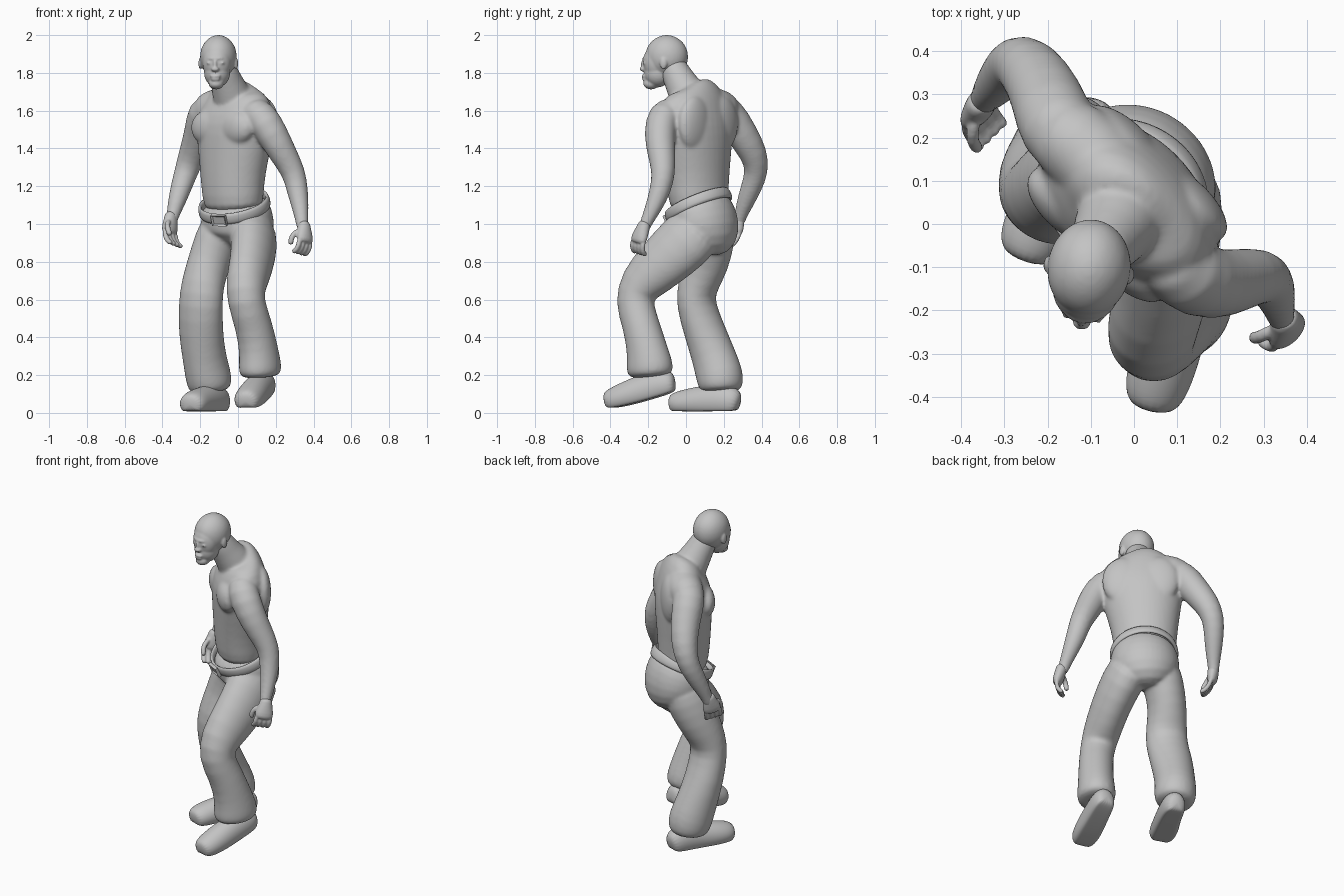
import bpy, bmesh, math
from mathutils import Matrix, Vector

cube = bpy.data.objects.get("Cube")
if cube:
    bpy.data.objects.remove(cube)

GREY = bpy.data.materials.new("plain_grey")
GREY.use_nodes = True
GREY.diffuse_color = (0.55, 0.55, 0.55, 1)
GREY.node_tree.nodes["Principled BSDF"].inputs["Base Color"].default_value = (0.55, 0.55, 0.55, 1)


def heading(degrees):
    """Sideways unit vector of a body part turned about the vertical."""
    a = math.radians(degrees)
    return Vector((math.cos(a), math.sin(a), 0))


def loft(bm, stations, side, sides=20, flat=None):
    """Tube through (x, y, z, half width, half depth) stations."""
    centres = [Vector(s[:3]) for s in stations]
    rings = []
    for i, s in enumerate(stations):
        t = (centres[min(i + 1, len(centres) - 1)] - centres[max(i - 1, 0)]).normalized()
        u = (side - t * side.dot(t)).normalized()
        v = t.cross(u)
        ring = []
        for k in range(sides):
            a = math.tau * k / sides
            up = math.sin(a)
            if flat is not None:
                up = max(up, -flat)
            ring.append(bm.verts.new(centres[i] + u * s[3] * math.cos(a) + v * s[-1] * up))
        rings.append(ring)
    for low, high in zip(rings, rings[1:]):
        for k in range(sides):
            n = (k + 1) % sides
            bm.faces.new((low[k], low[n], high[n], high[k]))
    bm.faces.new(rings[0][::-1])
    bm.faces.new(rings[-1])


def ball(bm, centre, radii, frame=Matrix()):
    m = frame @ Matrix.Translation(centre) @ Matrix.Diagonal((*radii, 1))
    bmesh.ops.create_icosphere(bm, subdivisions=3, radius=1, matrix=m)


def finish(name, bm, voxel=None, smooth=3, levels=1):
    """Turn the bmesh into an object, fusing its pieces when voxel is set."""
    bmesh.ops.recalc_face_normals(bm, faces=bm.faces[:])
    for f in bm.faces:
        f.smooth = True
    mesh = bpy.data.meshes.new(name)
    bm.to_mesh(mesh)
    bm.free()
    mesh.materials.append(GREY)
    obj = bpy.data.objects.new(name, mesh)
    bpy.context.collection.objects.link(obj)
    if levels:
        sub = obj.modifiers.new("Round", "SUBSURF")
        sub.levels = sub.render_levels = levels
    if voxel:
        fuse = obj.modifiers.new("Fuse", "REMESH")
        fuse.mode = "VOXEL"
        fuse.voxel_size = voxel
        fuse.use_smooth_shade = True
        relax = obj.modifiers.new("Relax", "SMOOTH")
        relax.factor = 0.5
        relax.iterations = smooth
    return obj


# Torso, neck and arms
chest_side = heading(-43)
chest_front = Vector((chest_side.y, -chest_side.x, 0))
bm = bmesh.new()
loft(bm, [(-.02, .07, 1.05, .17, .135), (-.028, .065, 1.15, .18, .145),
          (-.028, .06, 1.27, .193, .152), (-.02, .055, 1.42, .225, .162),
          (-.015, .045, 1.53, .248, .163), (-.015, .055, 1.61, .24, .14),
          (-.02, .065, 1.67, .195, .115), (-.03, .06, 1.715, .13, .095),
          (-.035, .04, 1.745, .075, .07)], chest_side)
loft(bm, [(-.02, .03, 1.64, .12), (-.048, -.01, 1.72, .092),
          (-.077, -.056, 1.80, .078), (-.095, -.08, 1.87, .068)], chest_side)
# Shoulder girdle
loft(bm, [(-.2, .225, 1.585, .085), (-.14, .195, 1.61, .1), (-.06, .12, 1.63, .105),
          (.03, .01, 1.615, .1), (.1, -.08, 1.59, .095)], Vector((0, 0, 1)))
chest = Matrix((chest_side, -chest_front, (0, 0, 1))).transposed().to_4x4()
chest.translation = (-.015, .048, 1.51)
for s in (-1, 1):
    ball(bm, (s * .1, -.1, 0), (.115, .06, .095), chest)         # chest muscle
    ball(bm, (s * .1, .095, .02), (.12, .055, .15), chest)       # shoulder blade
# Left arm
loft(bm, [(.06, -.05, 1.61, .08), (.12, -.125, 1.58, .092), (.185, -.142, 1.47, .084),
          (.24, -.13, 1.37, .074), (.298, -.117, 1.27, .063), (.314, -.135, 1.18, .058),
          (.33, -.17, 1.09, .046), (.34, -.215, 1.0, .032),
          (.342, -.228, .96, .031)], chest_side)
# Right arm
loft(bm, [(-.12, .15, 1.63, .08), (-.18, .22, 1.595, .095), (-.2, .295, 1.48, .085),
          (-.24, .362, 1.37, .076), (-.274, .378, 1.28, .063), (-.302, .345, 1.19, .057),
          (-.33, .308, 1.1, .045), (-.35, .285, 1.03, .032),
          (-.355, .275, .99, .031)], chest_side)
finish("torso_and_arms", bm, .009, 10)

# Head
frame = Matrix.Translation((-.105, -.11, 1.85)) @ Matrix.Rotation(math.radians(-8), 4, "Z")
bm = bmesh.new()
ball(bm, (0, .008, .036), (.098, .115, .116), frame)      # skull
ball(bm, (0, -.045, .005), (.078, .073, .1), frame)       # face
ball(bm, (0, -.04, -.05), (.07, .073, .078), frame)       # jaw
ball(bm, (0, -.075, -.108), (.04, .042, .03), frame)      # chin
ball(bm, (0, -.09, .026), (.05, .032, .014), frame)       # brow
ball(bm, (0, -.113, -.008), (.011, .018, .033), frame)    # nose bridge
ball(bm, (0, -.118, -.03), (.022, .019, .014), frame)     # nose tip
ball(bm, (0, -.11, -.067), (.028, .016, .01), frame)      # upper lip
ball(bm, (0, -.108, -.083), (.025, .016, .011), frame)    # lower lip
for s in (-1, 1):
    ball(bm, (s * .034, -.106, .002), (.015, .01, .007), frame)     # eye
    ball(bm, (s * .096, .004, .0), (.01, .02, .032), frame)         # ear
finish("head", bm, .006, 4)


# Hands with curled fingers
def hand(name, wrist, along, thumb_way, palm_way):
    size = 1.15
    along, wrist = Vector(along).normalized(), Vector(wrist)
    thumb_way = (thumb_way - along * along.dot(thumb_way)).normalized()
    bm = bmesh.new()

    def path(base, steps, radius):
        pts = [base + (along * a + palm_way * p + thumb_way * t) * size for a, p, t in steps]
        loft(bm, [(*p, radius * size) for p in pts], palm_way.cross(along) + thumb_way * .1, 10)

    loft(bm, [(*(wrist + along * a * size), w * size, d * size) for a, w, d in
              ((-.03, .028, .028), (.01, .034, .028), (.05, .047, .028), (.085, .045, .022))],
         thumb_way)
    for i in range(4):
        base = wrist + thumb_way * (i - 1.5) * .023 * size
        path(base, [(.06, 0, 0), (.1, .008, 0), (.125, .03, 0), (.132, .052, 0)], .0125)
    path(wrist, [(.02, .01, .02), (.045, .025, .048), (.075, .04, .052), (.1, .05, .045)], .0135)
    finish(name, bm, .005, 3)


hand("left_hand", (.35, -.225, .985), (.07, -.38, -1), chest_front, -chest_side)
hand("right_hand", (-.356, .278, 1.035), (-.08, -.28, -1), chest_front, chest_side)

# Trousers
hip_side = heading(-28)
bm = bmesh.new()
loft(bm, [(-.025, .06, 1.135, .18, .165), (-.008, .083, 1.05, .197, .178),
          (.003, .1, .98, .202, .185), (0, .11, .91, .175, .165),
          (-.02, .09, .85, .1, .1)], hip_side)
# Left leg, stepping forward
loft(bm, [(.075, .09, 1.0, .12, .15), (.088, .0, .91, .12, .165), (.073, -.13, .79, .11, .145),
          (.04, -.245, .68, .107, .124), (.04, -.28, .59, .097, .104),
          (.085, -.235, .46, .1, .098), (.11, -.205, .33, .102, .112),
          (.116, -.193, .26, .11, .128), (.118, -.19, .215, .11, .128),
          (.12, -.188, .185, .09, .105)], hip_side)
# Right leg, standing
loft(bm, [(-.07, .13, 1.0, .12, .135), (-.11, .125, .91, .118, .14), (-.157, .11, .79, .11, .122),
          (-.19, .06, .67, .118, .107), (-.198, .048, .58, .122, .1),
          (-.198, .1, .43, .123, .108), (-.178, .15, .29, .115, .12),
          (-.158, .178, .2, .122, .13), (-.147, .187, .14, .118, .12),
          (-.143, .188, .105, .095, .1)], hip_side)
finish("trousers", bm, .009, 10)

# Belt, tilted with the hips
n = Vector((-.2, -.41, 1)).normalized()
u = (hip_side - n * n.dot(hip_side)).normalized()
v = n.cross(u)
waist = Vector((-.02, .065, 1.097))
bm = bmesh.new()
profile = ((-.014, -.032), (.008, -.032), (.01, 0), (.004, .032), (-.014, .032))
count = 40
loops = []
for k in range(count):
    a = math.tau * k / count
    loops.append([bm.verts.new(waist + u * (.187 + r) * math.cos(a)
                               + v * (.176 + r) * math.sin(a) + n * h) for r, h in profile])
for k, loop in enumerate(loops):
    other = loops[(k + 1) % count]
    for j in range(len(profile)):
        m = (j + 1) % len(profile)
        bm.faces.new((loop[j], other[j], other[m], loop[m]))
finish("belt", bm)

# Buckle, a plate with a sunken centre
bm = bmesh.new()
turn = Matrix((u, v, n)).transposed().to_4x4()
place = Matrix.Translation(waist - v * .188) @ turn @ Matrix.Diagonal((.085, .018, .06, 1))
bmesh.ops.create_cube(bm, size=1, matrix=place)
bm.normal_update()
front = [f for f in bm.faces if f.normal.dot(v) < -.9]
bmesh.ops.inset_region(bm, faces=front, thickness=.012, depth=-.008)
buckle = finish("belt_buckle", bm, levels=0)
for p in buckle.data.polygons:
    p.use_smooth = False

# Shoes with flat soles
shoes = {
    "left_shoe": (heading(-17), [
        (.147, -.055, .155, .045, .055), (.14, -.1, .152, .068, .085), (.108, -.2, .125, .072, .09),
        (.075, -.3, .092, .08, .082), (.048, -.385, .066, .076, .068), (.038, -.432, .055, .05, .05)]),
    "right_shoe": (heading(-26), [
        (-.085, .285, .045, .045, .058), (-.1, .235, .064, .07, .09), (-.155, .12, .061, .072, .088),
        (-.208, .03, .055, .08, .078), (-.242, -.045, .048, .078, .066), (-.256, -.085, .04, .05, .05)]),
}
for name, (side, stations) in shoes.items():
    bm = bmesh.new()
    loft(bm, stations, side, flat=.6)
    finish(name, bm, levels=2)
